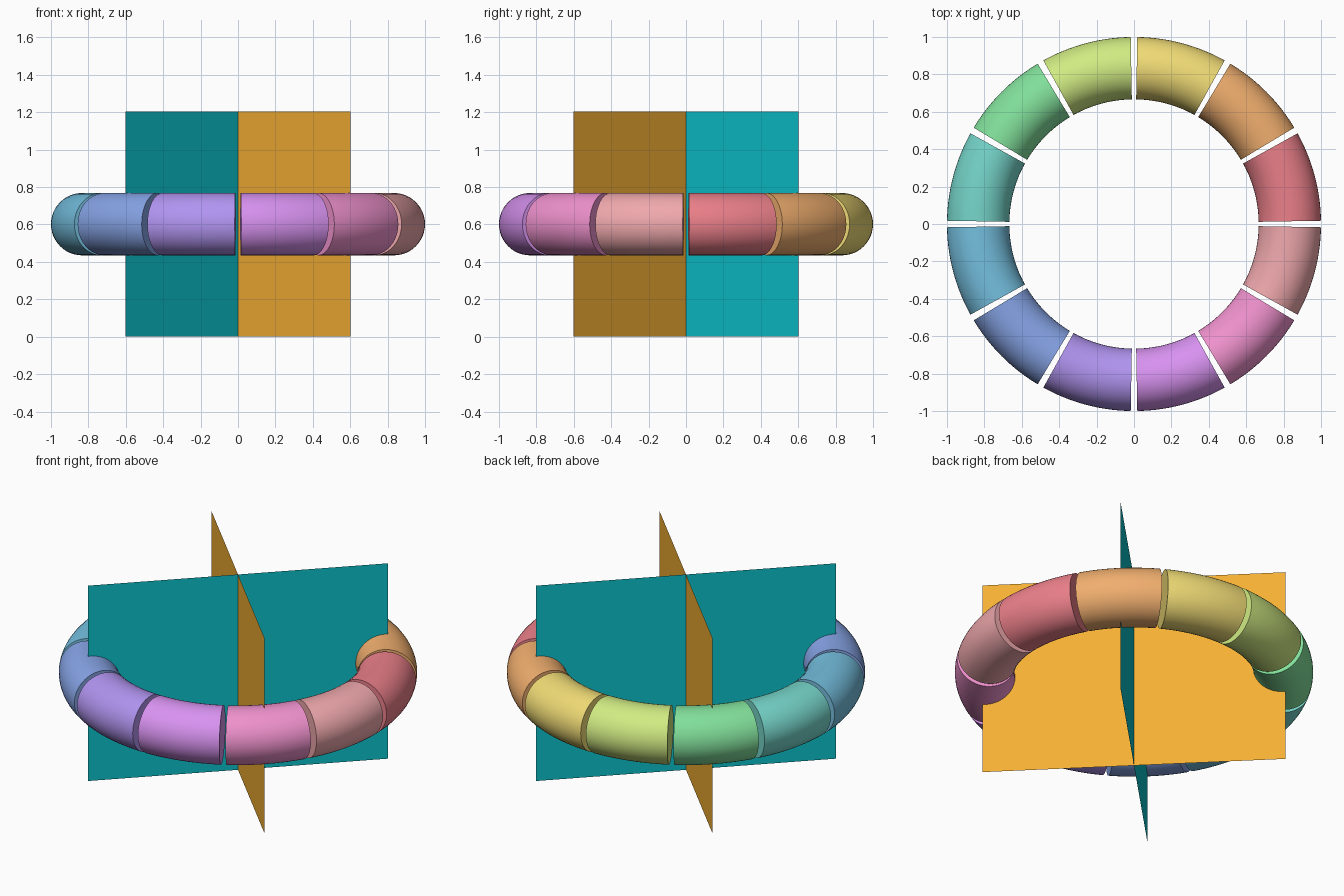
import bpy, bmesh
from math import radians, sqrt, pi
from mathutils import Matrix, Vector

if "Cube" in bpy.data.objects:
    bpy.data.objects.remove(bpy.data.objects["Cube"])

HALF, HEIGHT = 0.601, 1.203          # panel extents
MAJOR, MINOR, MID = 0.8333, 0.1667, HEIGHT / 2
COUNT, GAP = 12, radians(2)


def material(name, code):
    def linear(c):
        c /= 255
        return c / 12.92 if c <= 0.04045 else ((c + 0.055) / 1.055) ** 2.4
    mat = bpy.data.materials.new(name)
    mat.diffuse_color = [linear(int(code[i:i + 2], 16)) for i in (0, 2, 4)] + [1]
    mat.use_nodes = True
    mat.node_tree.nodes["Principled BSDF"].inputs["Base Color"].default_value = mat.diffuse_color
    return mat


def add_object(name, bm, color):
    mesh = bpy.data.meshes.new(name)
    bm.to_mesh(mesh)
    bm.free()
    mesh.materials.append(material(name + "_color", color))
    obj = bpy.data.objects.new(name, mesh)
    bpy.context.collection.objects.link(obj)
    return obj


# Two crossed upright panels on the diagonals
def panel(name, angle, color):
    w = HALF * sqrt(2)
    bm = bmesh.new()
    bm.faces.new([bm.verts.new(p) for p in
                  ((-w, 0, 0), (w, 0, 0), (w, 0, HEIGHT), (-w, 0, HEIGHT))])
    bm.transform(Matrix.Rotation(radians(angle), 4, 'Z'))
    add_object(name, bm, color)


panel("teal_panel", 45, "0CC3CD")
panel("orange_panel", -45, "F5B033")


# Capped ring segment: circle spun about the vertical axis
def segment(index, color):
    step = 2 * pi / COUNT
    bm = bmesh.new()
    bmesh.ops.create_circle(bm, segments=48, radius=MINOR,
                            matrix=Matrix.Translation((MAJOR, 0, MID))
                            @ Matrix.Rotation(pi / 2, 4, 'X'))
    bmesh.ops.spin(bm, geom=bm.verts[:] + bm.edges[:], cent=(0, 0, 0),
                   axis=(0, 0, 1), angle=step - GAP, steps=14)
    bmesh.ops.holes_fill(bm, edges=[e for e in bm.edges if e.is_boundary], sides=0)
    bmesh.ops.recalc_face_normals(bm, faces=bm.faces[:])
    # spin direction independent placement: centre the piece in its slot
    c = sum((v.co for v in bm.verts), Vector()) / len(bm.verts)
    turn = (index + 0.5) * step - (step - GAP) / 2 * (1 if c.y > 0 else -1)
    bm.transform(Matrix.Rotation(turn, 4, 'Z'))
    obj = add_object(f"ring_segment_{index + 1}", bm, color)
    bpy.ops.object.select_all(action='DESELECT')
    obj.select_set(True)
    bpy.context.view_layer.objects.active = obj
    bpy.ops.object.shade_smooth_by_angle(angle=radians(35))


COLORS = ("EC808A", "F0AE6E", "F1DC76", "D0EA82", "82E09B", "76D6CB",
          "75C0E0", "86A4E6", "B194F0", "D892F0", "F092CE", "EFA8AC")
for i, color in enumerate(COLORS):
    segment(i, color)
